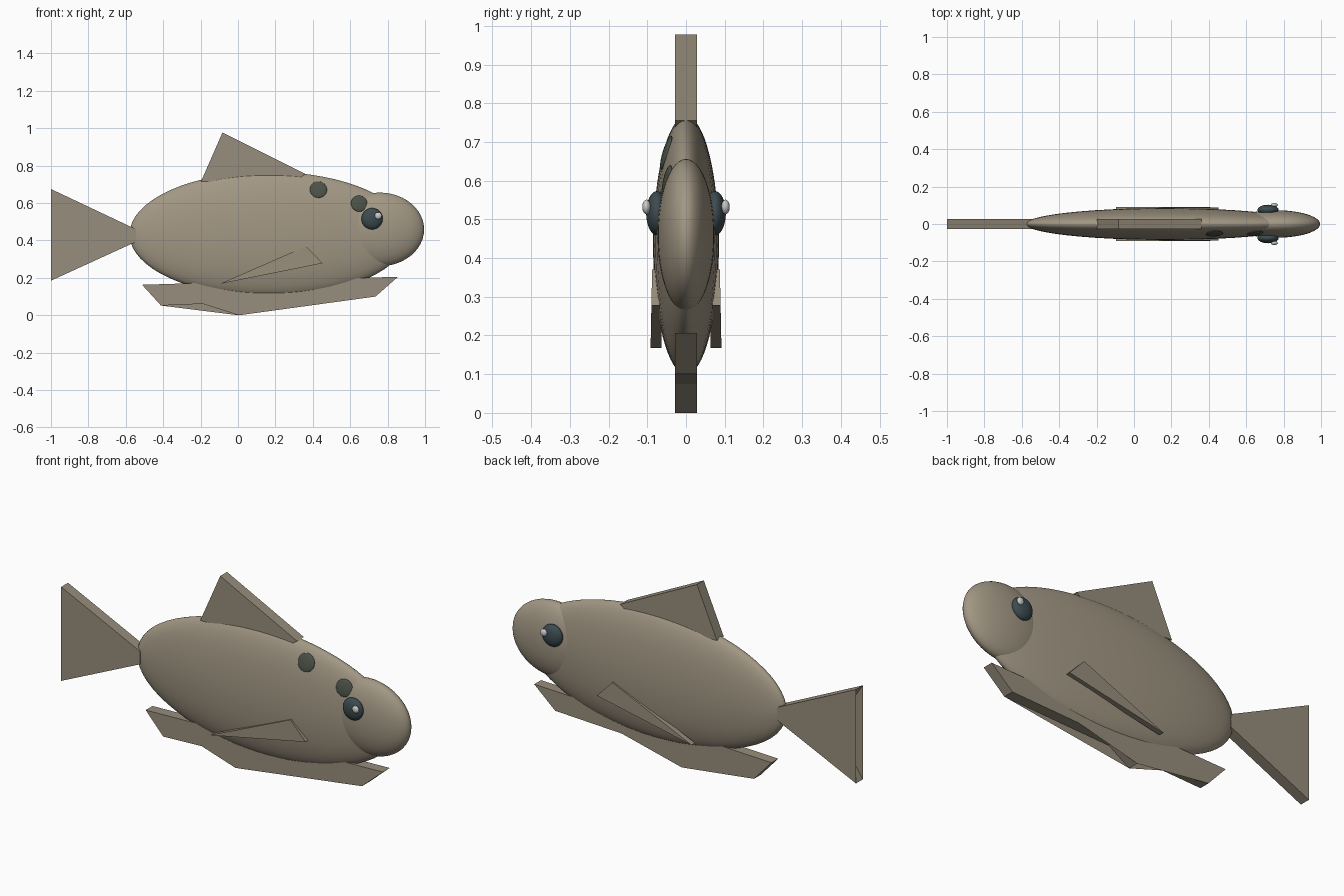
import bpy, bmesh
from mathutils import Vector, Matrix

if "Cube" in bpy.data.objects:
    bpy.data.objects.remove(bpy.data.objects["Cube"])


def material(name, rgb):
    m = bpy.data.materials.new(name)
    m.diffuse_color = (*rgb, 1)
    m.use_nodes = True
    m.node_tree.nodes["Principled BSDF"].inputs["Base Color"].default_value = m.diffuse_color
    return m


SKIN = material("skin", (0.36, 0.31, 0.23))
FIN = material("fin", (0.31, 0.27, 0.20))
DARK = material("eye_dark", (0.045, 0.07, 0.08))
SPOT = material("spot_dark", (0.07, 0.085, 0.065))
LIGHT = material("glint", (0.62, 0.62, 0.60))


def add_object(name, bm, mat, smooth):
    bmesh.ops.recalc_face_normals(bm, faces=bm.faces)
    for f in bm.faces:
        f.smooth = smooth
    mesh = bpy.data.meshes.new(name)
    bm.to_mesh(mesh)
    bm.free()
    mesh.materials.append(mat)
    ob = bpy.data.objects.new(name, mesh)
    bpy.context.collection.objects.link(ob)
    return ob


def ellipsoid(name, centre, radii, mat, rot=Matrix(), u=32, v=16):
    bm = bmesh.new()
    bmesh.ops.create_uvsphere(bm, u_segments=u, v_segments=v, radius=1)
    bm.transform(Matrix.Translation(centre) @ rot @ Matrix.Diagonal((*radii, 1)))
    return add_object(name, bm, mat, True)


def fin(name, profile, half=0.028, y=0.0, slope=0.0):
    """Flat plate from an x-z outline; slope leans it sideways with height."""
    bm = bmesh.new()
    zm = sum(p[1] for p in profile) / len(profile)
    sides = [[bm.verts.new((x, y + slope * (z - zm) + s * half, z)) for x, z in profile]
             for s in (-1, 1)]
    n = len(profile)
    caps = [bm.faces.new(sides[0]), bm.faces.new(sides[1][::-1])]
    for i in range(n):
        j = (i + 1) % n
        bm.faces.new((sides[0][i], sides[1][i], sides[1][j], sides[0][j]))
    bmesh.ops.triangulate(bm, faces=caps)
    return add_object(name, bm, FIN, False)


# Body and head
BODY_C = Vector((0.165, 0, 0.433))
BODY_R = Vector((0.745, 0.085, 0.334))
ellipsoid("body", BODY_C, BODY_R, SKIN, u=48, v=32)
ellipsoid("head", (0.757, 0, 0.459), (0.238, 0.0735, 0.197), SKIN, u=48, v=24)

# Centre-line fins
fin("tail_fin", [(-1, 0.675), (-0.545, 0.46), (-0.545, 0.393), (-1, 0.185), (-0.84, 0.43)])
fin("dorsal_fin", [(-0.198, 0.715), (-0.083, 0.977), (0.36, 0.756), (0.3, 0.71)])
fin("belly_fin", [(-0.513, 0.163), (-0.412, 0.052), (-0.05, 0.067), (0.005, 0.0),
                  (0.123, 0.074), (0.735, 0.1), (0.856, 0.206)])

# Paired side fins, eyes and eye glints
for side, s in (("front", -1), ("back", 1)):
    fin(f"side_fin_{side}", [(-0.096, 0.168), (0.364, 0.37), (0.452, 0.278)],
        half=0.014, y=s * 0.0755, slope=-s * 0.02)
    ellipsoid(f"eye_{side}", (0.717, s * 0.075, 0.516), (0.057, 0.028, 0.057), DARK)
    ellipsoid(f"eye_glint_{side}", (0.75, s * 0.102, 0.532), (0.019, 0.011, 0.019),
              LIGHT, u=16, v=12)

# Dark spots lying on the front flank, turned to follow the body surface
for i, (x, z, r) in enumerate([(0.43, 0.672, 0.046), (0.648, 0.597, 0.044)]):
    d = Vector(((x - BODY_C.x) / BODY_R.x, 0, (z - BODY_C.z) / BODY_R.z))
    y = -BODY_R.y * (1 - d.length_squared) ** 0.5
    normal = Vector((d.x / BODY_R.x, y / BODY_R.y ** 2, d.z / BODY_R.z))
    rot = normal.to_track_quat('Z', 'Y').to_matrix().to_4x4()
    ellipsoid(f"spot_{i + 1}", (x, y, z), (r, r, 0.009), SPOT, rot)
